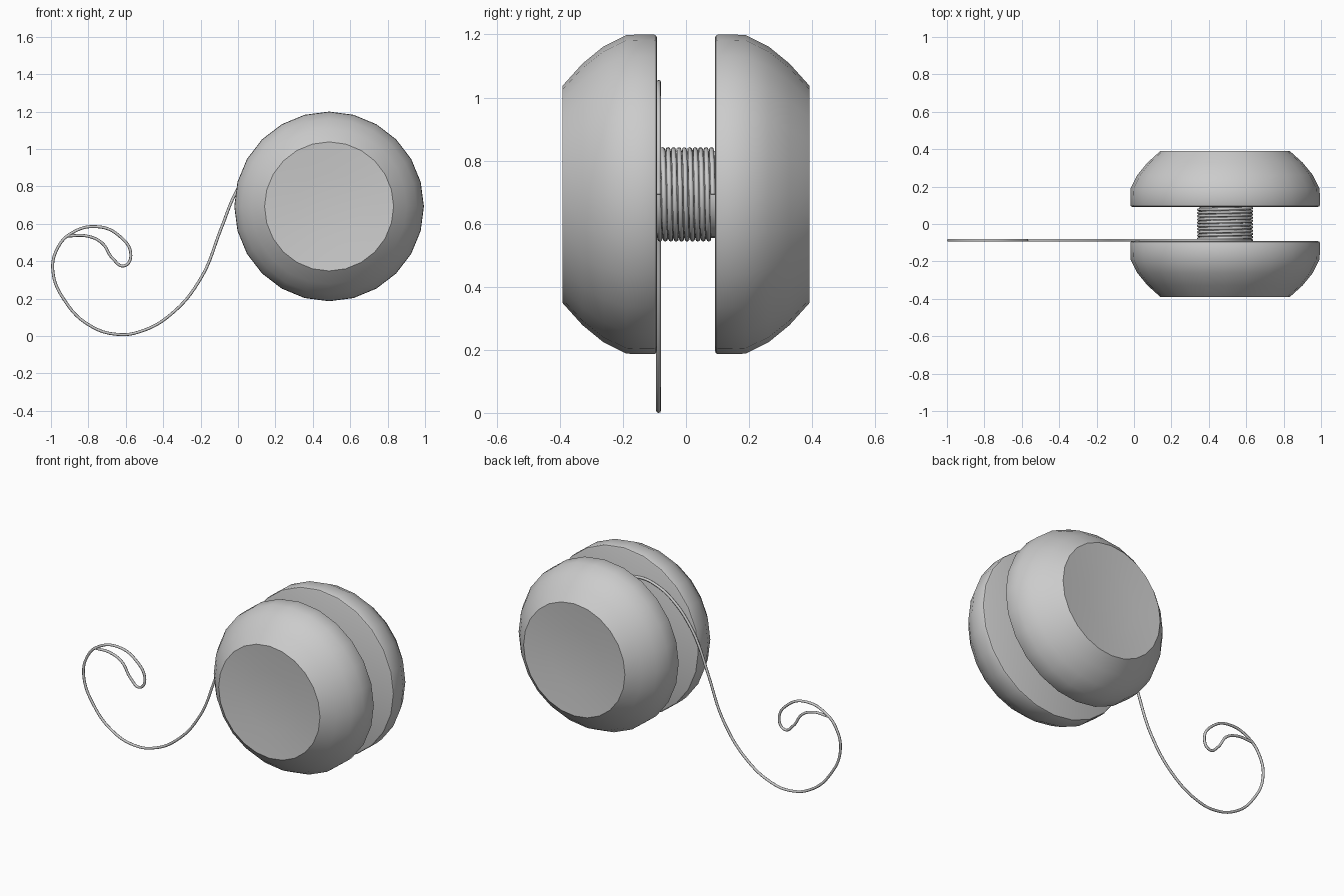
import bpy, bmesh
from math import sin, cos, pi, radians

if "Cube" in bpy.data.objects:
    bpy.data.objects.remove(bpy.data.objects["Cube"])

CX, CZ = 0.487, 0.693      # axis of the toy (runs along y)
STRING_R = 0.0078
STRING_Y = -0.087


def lathe(name, profile, sides, side=1):
    """Spin (radius, y) points round the y axis; radius 0 closes to a pole."""
    bm = bmesh.new()
    rings = []
    for r, y in profile:
        n = 1 if r == 0 else sides
        rings.append([bm.verts.new((CX + r * cos(2 * pi * i / sides), side * y,
                                    CZ + r * sin(2 * pi * i / sides))) for i in range(n)])
    for a, b in zip(rings, rings[1:]):
        for i in range(sides):
            j = (i + 1) % sides
            quad = [a[i % len(a)], a[j % len(a)], b[j % len(b)], b[i % len(b)]]
            bm.faces.new(list(dict.fromkeys(quad)))
    bmesh.ops.recalc_face_normals(bm, faces=bm.faces)
    me = bpy.data.meshes.new(name)
    bm.to_mesh(me)
    bm.free()
    ob = bpy.data.objects.new(name, me)
    bpy.context.collection.objects.link(ob)
    bpy.ops.object.select_all(action='DESELECT')
    ob.select_set(True)
    bpy.context.view_layer.objects.active = ob
    bpy.ops.object.shade_smooth_by_angle(angle=radians(40))
    return ob


def cord(name, points, kind):
    cu = bpy.data.curves.new(name, 'CURVE')
    cu.dimensions = '3D'
    cu.bevel_depth = STRING_R
    cu.bevel_resolution = 2
    cu.resolution_u = 8
    cu.use_fill_caps = True
    sp = cu.splines.new(kind)
    if kind == 'BEZIER':
        sp.bezier_points.add(len(points) - 1)
        for bp, p in zip(sp.bezier_points, points):
            bp.co = p
            bp.handle_left_type = bp.handle_right_type = 'AUTO'
    else:
        sp.points.add(len(points) - 1)
        for sp_pt, p in zip(sp.points, points):
            sp_pt.co = (*p, 1)
    ob = bpy.data.objects.new(name, cu)
    bpy.context.collection.objects.link(ob)
    return ob


# two mirrored domed halves with a shallow dished outer cap
half = [(0, 0.092), (0.497, 0.092), (0.504, 0.095), (0.507, 0.102), (0.507, 0.145),
        (0.505, 0.19), (0.469, 0.262), (0.415, 0.328), (0.345, 0.391),
        (0.18, 0.377), (0, 0.372)]
lathe("front_half", half, 24, -1)
lathe("back_half", half, 24, 1)

# axle joining the halves
lathe("axle", [(0, -0.1), (0.138, -0.1), (0.138, 0.1), (0, 0.1)], 24)

# string wound round the axle
turns, steps, coil_r = 10, 28, 0.142
total = turns * steps
coil = []
for k in range(total + 1):
    a = 2 * pi * k / steps
    coil.append((CX + coil_r * cos(a), STRING_Y + 0.172 * k / total, CZ - coil_r * sin(a)))
cord("wound_string", coil, 'POLY')

# loose string: off the coil, over the top, down to the ground and into a finger loop
path = [(0.629, 0.693), (0.61, 0.86), (0.53, 0.99), (0.39, 1.046), (0.25, 1.025),
        (0.13, 0.95), (0.04, 0.85), (-0.02, 0.75), (-0.09, 0.575), (-0.20, 0.307),
        (-0.36, 0.115), (-0.52, 0.025), (-0.645, 0.009), (-0.79, 0.055), (-0.92, 0.18),
        (-0.99, 0.35), (-0.962, 0.475), (-0.89, 0.55), (-0.76, 0.585), (-0.64, 0.54),
        (-0.573, 0.43), (-0.61, 0.375), (-0.67, 0.415), (-0.73, 0.50),
        (-0.81, 0.535), (-0.91, 0.535)]
cord("loose_string", [(x, STRING_Y, z) for x, z in path], 'BEZIER')
